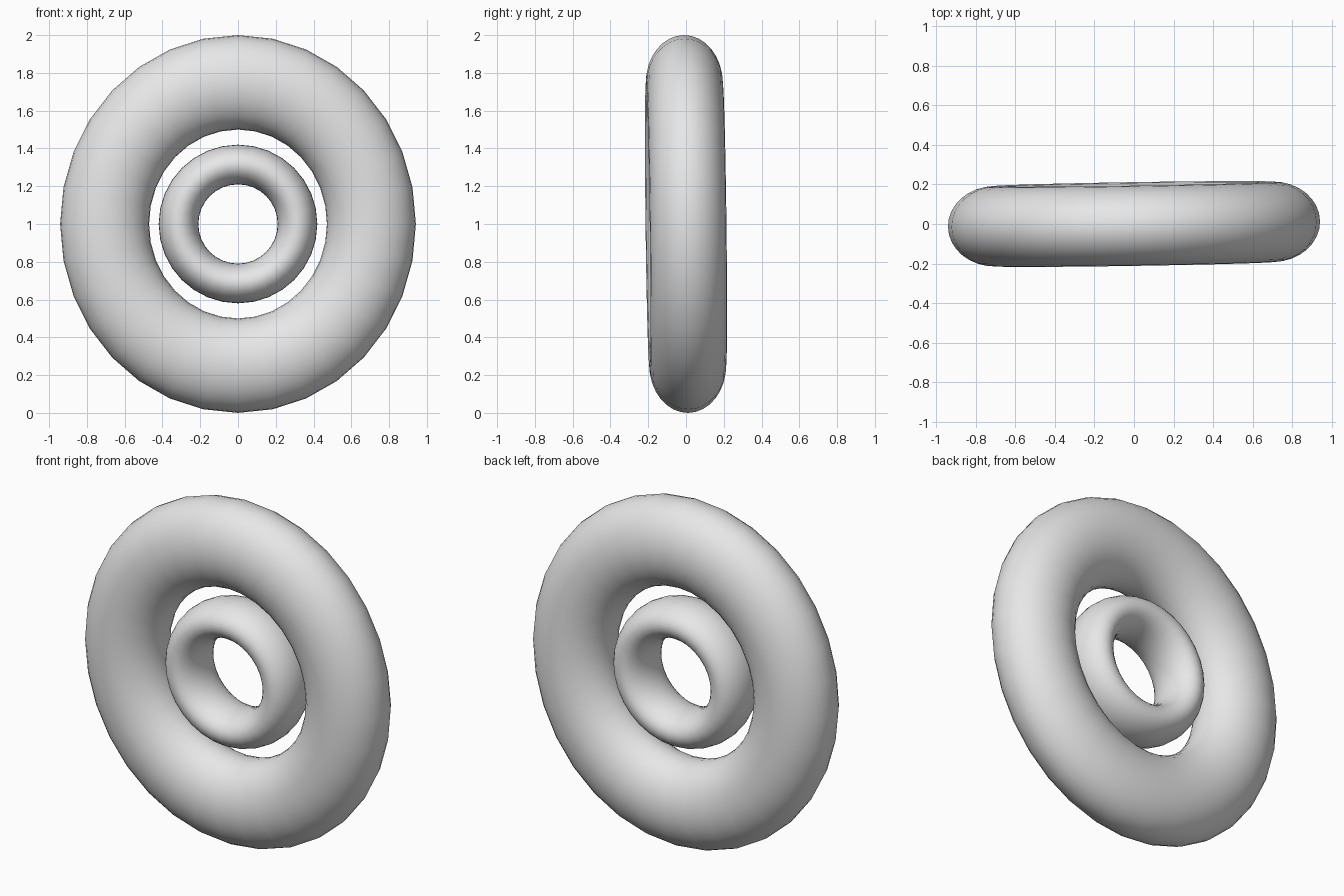
import bpy
import math
from mathutils import Matrix

cube = bpy.data.objects.get("Cube")
if cube:
    bpy.data.objects.remove(cube, do_unlink=True)

grey = bpy.data.materials.new("light_grey")
grey.use_nodes = True
colour = (0.8, 0.8, 0.8, 1.0)
grey.diffuse_color = colour
grey.node_tree.nodes["Principled BSDF"].inputs["Base Color"].default_value = colour


def ring(name, major, minor, half_depth, width_scale=1.0, lean=0.0, turn=0.0):
    """Upright ring around the y axis with an oval tube."""
    bpy.ops.mesh.primitive_torus_add(
        major_radius=major, minor_radius=minor,
        major_segments=32, minor_segments=32)
    obj = bpy.context.object
    obj.name = name
    stand = Matrix.Rotation(math.pi / 2, 4, "X")
    stretch = Matrix.Diagonal((width_scale, half_depth / minor, 1, 1))
    tilt = Matrix.Rotation(turn, 4, "Z") @ Matrix.Rotation(lean, 4, "X")
    obj.data.transform(tilt @ stretch @ stand)
    obj.location = (0, 0, 1)
    obj.data.materials.append(grey)
    bpy.ops.object.shade_smooth()
    return obj


# Large ring, slightly narrow and slightly turned
ring("outer_ring", 0.75, 0.25, 0.203, 0.942, lean=0.012, turn=0.016)

# Small free ring in the middle
ring("inner_ring", 0.315, 0.105, 0.163)
